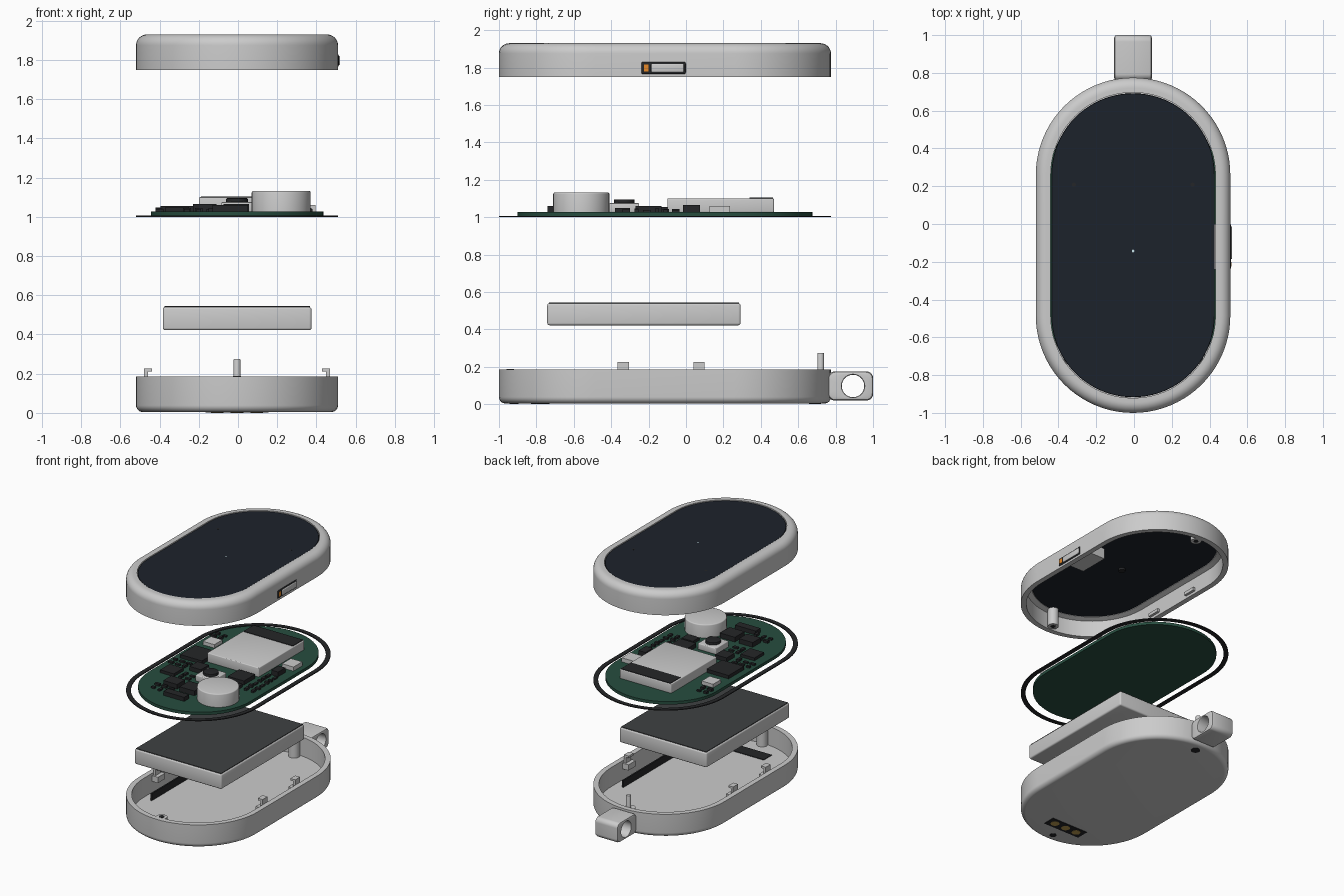
import bpy, bmesh, random
from math import pi, sin, cos
from mathutils import Matrix, Vector

if "Cube" in bpy.data.objects:
    bpy.data.objects.remove(bpy.data.objects["Cube"])

random.seed(4)
CX, CY = -0.005, -0.1125      # centre of the capsule outline
R, STRAIGHT = 0.515, 0.3725   # end radius, half length of straight sides


def material(name, rgb):
    m = bpy.data.materials.new(name)
    m.diffuse_color = (*rgb, 1)
    m.use_nodes = True
    m.node_tree.nodes["Principled BSDF"].inputs["Base Color"].default_value = m.diffuse_color
    return m


GLASS = material("glass", (0.012, 0.016, 0.024))
GREEN = material("board_green", (0.02, 0.075, 0.05))
BLACK = material("black", (0.018, 0.019, 0.021))
LABEL = material("label", (0.05, 0.053, 0.055))
GOLD = material("gold", (0.5, 0.33, 0.08))
ORANGE = material("orange", (0.8, 0.25, 0.02))
PALE = material("pale", (0.6, 0.8, 0.85))


def finish(name, bm, mat=None):
    bmesh.ops.recalc_face_normals(bm, faces=bm.faces)
    me = bpy.data.meshes.new(name)
    bm.to_mesh(me)
    bm.free()
    ob = bpy.data.objects.new(name, me)
    bpy.context.collection.objects.link(ob)
    if mat:
        me.materials.append(mat)
    return ob


def loft(name, rings, closed=False, mat=None):
    """Skin a stack of equal-count rings; cap the ends or close into a tube."""
    bm = bmesh.new()
    vs = [[bm.verts.new(p) for p in r] for r in rings]
    n = len(vs[0])
    for i in range(len(vs) if closed else len(vs) - 1):
        a, b = vs[i], vs[(i + 1) % len(vs)]
        for j in range(n):
            k = (j + 1) % n
            bm.faces.new((a[j], a[k], b[k], b[j]))
    if not closed:
        bm.faces.new(vs[0])
        bm.faces.new(vs[-1])
    return finish(name, bm, mat)


def capsule(inset, z, n=40):
    """Capsule outline moved inwards by inset."""
    r = R - inset
    pts = []
    for s, a0 in ((1, 0), (-1, pi)):
        for i in range(n + 1):
            a = a0 + pi * i / n
            pts.append((CX + r * cos(a), CY + s * STRAIGHT + r * sin(a), z))
    return pts


def arc(ox, oz, r, a0, a1, n=8):
    """Quarter round for (inset, z) profiles."""
    return [(ox + r * cos(a0 + (a1 - a0) * i / n), oz + r * sin(a0 + (a1 - a0) * i / n))
            for i in range(n + 1)]


def capsule_loft(name, profile, closed=False, mat=None):
    return loft(name, [capsule(d, z) for d, z in profile], closed, mat)


def box(name, x, y, z, mat=None, bevel=0.0, seg=3):
    """Box from three (min, max) ranges."""
    bm = bmesh.new()
    bmesh.ops.create_cube(bm, size=1)
    for v in bm.verts:
        v.co = Vector([(r[0] + r[1]) / 2 + c * (r[1] - r[0]) for r, c in zip((x, y, z), v.co)])
    if bevel:
        bmesh.ops.bevel(bm, geom=bm.edges[:], offset=bevel, segments=seg, profile=0.5, affect='EDGES')
    return finish(name, bm, mat)


def chip(name, x, y, sx, sy, top, mat=BLACK, base=1.025):
    return box(name, (x - sx / 2, x + sx / 2), (y - sy / 2, y + sy / 2), (base, top), mat)


def disc(name, x, y, r, z0, z1, mat=None, bevel=0.0, n=32):
    bm = bmesh.new()
    bmesh.ops.create_cone(bm, cap_ends=True, segments=n, radius1=r, radius2=r, depth=z1 - z0,
                          matrix=Matrix.Translation((x, y, (z0 + z1) / 2)))
    if bevel:
        rim = [e for e in bm.edges if all(v.co.z > (z0 + z1) / 2 for v in e.verts)]
        bmesh.ops.bevel(bm, geom=rim, offset=bevel, segments=3, profile=0.5, affect='EDGES')
    return finish(name, bm, mat)


# ---- lower shell: open tray with rounded bottom edge
capsule_loft("lower_shell", arc(0.035, 0.039, 0.035, 1.5 * pi, pi)
             + [(0, 0.185), (0.04, 0.185), (0.04, 0.035)])
# snap clips and foam rails on both sides
for s in (-1, 1):
    def span(a, b):
        return tuple(sorted((CX + s * a, CX + s * b)))
    for y in (-0.335, 0.07):
        box("clip_base", span(0.425, 0.478), (y - 0.045, y + 0.045), (0.12, 0.165))
        box("clip_stem", span(0.455, 0.475), (y - 0.03, y + 0.03), (0.12, 0.225))
        box("clip_hook", span(0.433, 0.475), (y - 0.03, y + 0.03), (0.21, 0.226))
    box("battery_rail", span(0.395, 0.407), (-0.5, 0.22), (0.03, 0.09), BLACK)
# locating pin and screw bosses
disc("pin_boss", CX, 0.705, 0.042, 0.03, 0.17)
disc("locating_pin", CX, 0.72, 0.018, 0.03, 0.275, bevel=0.005)
disc("screw_boss", CX, -0.94, 0.04, 0.03, 0.184)
disc("boss_hole", CX, -0.94, 0.02, 0.17, 0.187, BLACK)
# charging contacts and screws underneath
box("contact_plate", (CX - 0.16, CX + 0.16), (-0.83, -0.73), (0.001, 0.04), BLACK)
for i in (-1, 0, 1):
    disc("contact_pad", CX + i * 0.1, -0.78, 0.032, 0.0, 0.02, GOLD)
disc("rear_screw", CX, 0.69, 0.033, 0.001, 0.02, BLACK)
disc("front_screw", CX, -0.92, 0.025, 0.001, 0.02, BLACK)

# ---- strap lug: rounded block with a flared cross hole
N = 48


def lug_outline(x, g):
    """Rounded rectangle in the y-z plane, shrunk by g."""
    pts = []
    cy, cz, hy, hz, r = 0.88, 0.0975, 0.12 - g, 0.0775 - g, 0.035
    for q, (sy, sz) in enumerate(((1, 1), (-1, 1), (-1, -1), (1, -1))):
        for i in range(N // 4):
            a = q * pi / 2 + pi / 2 * i / (N // 4 - 1)
            pts.append((x, cy + sy * (hy - r) + r * cos(a), cz + sz * (hz - r) + r * sin(a)))
    return pts


def lug_hole(x, r):
    return [(x, 0.893 + r * cos(2 * pi * (i + .5) / N), 0.0975 + r * sin(2 * pi * (i + .5) / N))
            for i in range(N)]


outer = [(-0.1, 0.014), (-0.096, 0.004), (-0.086, 0), (0.086, 0), (0.096, 0.004), (0.1, 0.014)]
inner = [(0.1, 0.063), (0.09, 0.06), (-0.09, 0.06), (-0.1, 0.063)]
loft("strap_lug", [lug_outline(CX + x, g) for x, g in outer]
     + [lug_hole(CX + x, r) for x, r in inner], closed=True)

# ---- battery
box("battery", (-0.383, 0.375), (-0.742, 0.292), (0.422, 0.54), bevel=0.012)
box("battery_label", (-0.374, 0.366), (-0.733, 0.283), (0.535, 0.544), LABEL)

# ---- gasket and circuit board
capsule_loft("gasket", [(0, 1.0), (0, 1.007), (0.034, 1.007), (0.034, 1.0)], True, BLACK)
bm_board = [(0.075, 1.005), (0.075, 1.028)]
board = capsule_loft("circuit_board", bm_board, mat=GREEN)
board.scale.y = 0.97
board.location.y = CY * 0.03
# round buzzer, radio module, press switch
disc("buzzer", 0.22, -0.56, 0.15, 1.028, 1.132, bevel=0.008, n=64)
box("radio_module", (-0.2, 0.25), (-0.1, 0.47), (1.025, 1.1), bevel=0.006)
box("radio_antenna", (-0.19, 0.24), (0.34, 0.465), (1.09, 1.104), BLACK)
box("press_switch", (-0.085, 0.075), (-0.41, -0.25), (1.025, 1.075), bevel=0.006)
disc("switch_plunger", CX, -0.33, 0.055, 1.07, 1.095, BLACK, bevel=0.004)
# chips: x, y, size x, size y, top
for c in ((-0.3, -0.06, 0.19, 0.19, 1.055), (-0.17, -0.55, 0.12, 0.1, 1.065),
          (-0.01, -0.56, 0.13, 0.12, 1.065), (-0.31, -0.38, 0.12, 0.12, 1.05),
          (0.17, -0.2, 0.14, 0.14, 1.06), (-0.17, -0.24, 0.1, 0.1, 1.06),
          (0.33, 0.03, 0.06, 0.09, 1.065), (0.2, -0.34, 0.1, 0.08, 1.05)):
    chip("chip", *c)
chip("crystal_can", 0.345, 0.18, 0.1, 0.11, 1.06, None)
chip("sensor_can", -0.34, 0.17, 0.1, 0.1, 1.055, None)
chip("connector", -0.04, -0.71, 0.18, 0.06, 1.06)
# small passives in rows
for x, y, nx, ny in ((-0.4, -0.26, 3, 2), (-0.26, -0.68, 3, 2), (0.3, -0.32, 2, 4),
                     (-0.4, 0.27, 2, 2), (-0.2, -0.42, 2, 2), (0.3, -0.11, 2, 2)):
    for i in range(nx):
        for j in range(ny):
            w, d = random.choice(((0.04, 0.022), (0.022, 0.04), (0.03, 0.02)))
            chip("passive", x + i * 0.06, y + j * 0.055, w, d, random.uniform(1.037, 1.048))

# ---- upper shell: ring with rounded top edge, and glass panel
capsule_loft("upper_shell", [(0, 1.75)] + arc(0.055, 1.875, 0.055, pi, pi / 2)
             + [(0.079, 1.93), (0.079, 1.893), (0.04, 1.88), (0.04, 1.75)], True)
capsule_loft("glass_panel", [(0.083, 1.893), (0.083, 1.924), (0.085, 1.926)], mat=GLASS)
for x in (-0.318, 0.31):
    disc("microphone_port", x, 0.208, 0.011, 1.92, 1.9268, BLACK, n=20)
disc("indicator", CX, -0.143, 0.007, 1.92, 1.927, PALE, n=16)
# inside of the upper shell
box("switch_body", (0.28, 0.475), (-0.24, 0.0), (1.81, 1.895))
disc("sensor_button", CX, -0.143, 0.025, 1.875, 1.9, BLACK)
for y in (0.695, -0.92):
    disc("upper_boss", CX, y, 0.04, 1.755, 1.9)
    disc("upper_boss_hole", CX, y, 0.018, 1.753, 1.76, BLACK)
for s in (-1, 1):
    for y in (-0.335, 0.07):
        x = sorted((CX + s * 0.455, CX + s * 0.478))
        box("clip_catch", x, (y - 0.05, y + 0.05), (1.77, 1.795))
# side slider
box("slider_recess", (0.49, 0.514), (-0.24, 0.0), (1.765, 1.83), BLACK, bevel=0.008)
box("slider", (0.5, 0.52), (-0.186, -0.012), (1.775, 1.82), bevel=0.006)
box("slider_mark", (0.5, 0.516), (-0.225, -0.2), (1.78, 1.815), ORANGE)

# smooth rounded parts, keep crisp edges
bpy.ops.object.select_all(action='SELECT')
bpy.context.view_layer.objects.active = board
bpy.ops.object.shade_smooth_by_angle(angle=0.6)
